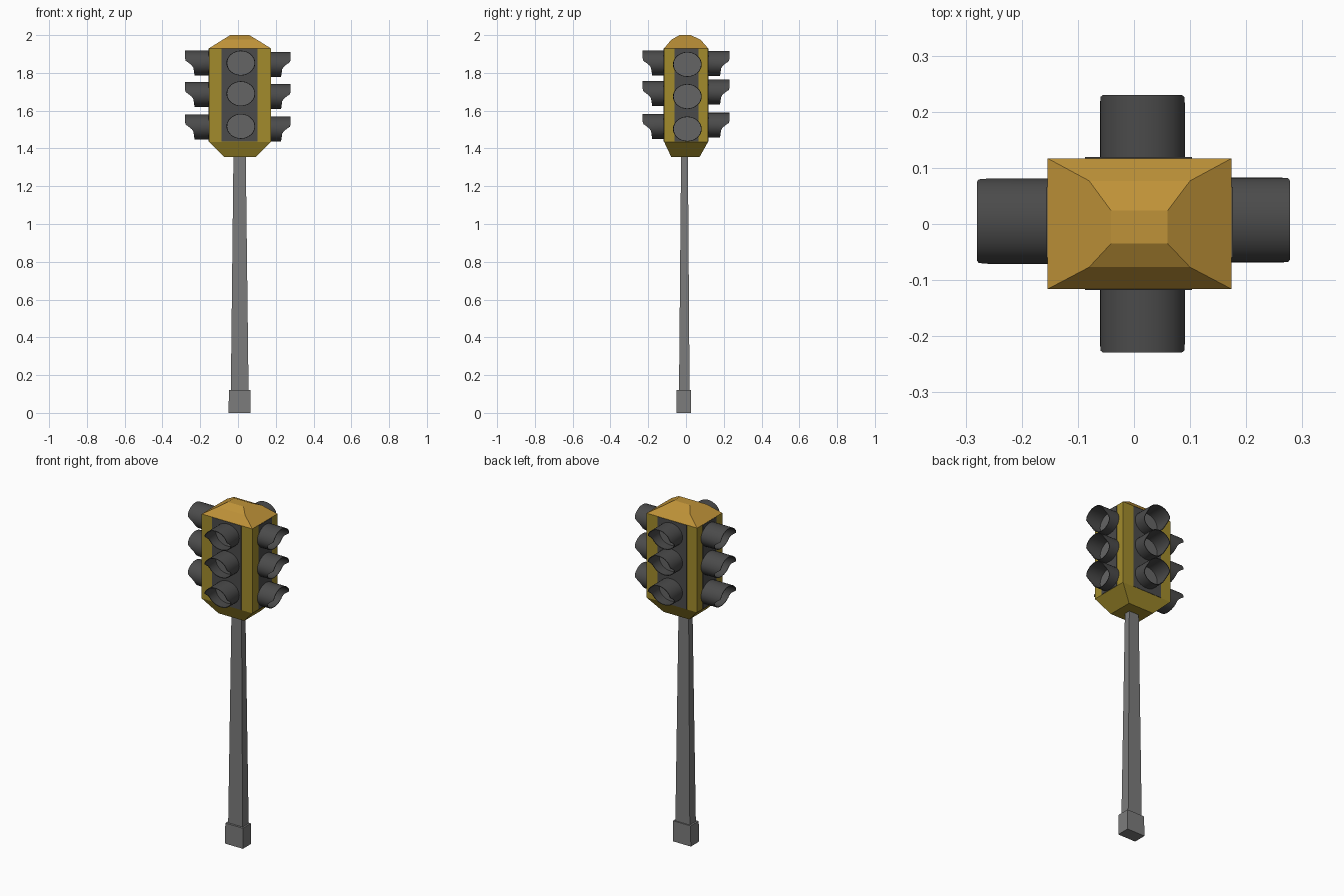
import bpy, bmesh, math
from mathutils import Matrix, Vector

if "Cube" in bpy.data.objects:
    bpy.data.objects.remove(bpy.data.objects["Cube"])


def material(name, rgb):
    m = bpy.data.materials.new(name)
    m.diffuse_color = (*rgb, 1)
    m.use_nodes = True
    m.node_tree.nodes["Principled BSDF"].inputs["Base Color"].default_value = m.diffuse_color
    return m


YELLOW = material("yellow_paint", (0.36, 0.26, 0.025))
ORANGE = material("roof_paint", (0.52, 0.29, 0.04))
DARK = material("dark_grey", (0.07, 0.07, 0.07))
LENS = material("lens_grey", (0.13, 0.13, 0.13))
STEEL = material("pole_grey", (0.2, 0.2, 0.2))


def finish(name, bm, mat, matrix=None):
    bmesh.ops.recalc_face_normals(bm, faces=bm.faces)
    me = bpy.data.meshes.new(name)
    bm.to_mesh(me)
    bm.free()
    if matrix is not None:
        me.transform(matrix)
    me.materials.append(mat)
    ob = bpy.data.objects.new(name, me)
    bpy.context.collection.objects.link(ob)
    return ob


def loft(name, rings, mat):
    """Stack of rectangles (x0, x1, y0, y1, z) joined into a closed solid."""
    bm = bmesh.new()
    loops = [[bm.verts.new(p) for p in ((x0, y0, z), (x1, y0, z), (x1, y1, z), (x0, y1, z))]
             for x0, x1, y0, y1, z in rings]
    for a, b in zip(loops, loops[1:]):
        for i in range(4):
            j = (i + 1) % 4
            bm.faces.new((a[i], a[j], b[j], b[i]))
    bm.faces.new(loops[0])
    bm.faces.new(loops[-1])
    return finish(name, bm, mat)


# Pole and foot
loft("foot", [(-0.05, 0.067, -0.05, 0.027, 0), (-0.048, 0.066, -0.049, 0.026, 0.12)], STEEL)
loft("pole", [(-0.038, 0.056, -0.037, 0.019, 0.11), (-0.024, 0.041, -0.026, 0.01, 1.37)], STEEL)

# Housing with tapered underside, and faceted roof
X0, X1, Y0, Y1 = -0.154, 0.174, -0.116, 0.117
loft("housing", [(-0.072, 0.095, -0.078, 0.072, 1.355), (X0, X1, Y0, Y1, 1.435),
                 (X0, X1, Y0, Y1, 1.93)], YELLOW)
loft("roof", [(X0, X1, Y0, Y1, 1.93), (-0.08, 0.1, -0.077, 0.077, 1.976),
              (-0.041, 0.06, -0.035, 0.024, 2.0)], ORANGE)

# Dark panels on the four faces
P = 0.002
loft("panel_front_back", [(-0.087, 0.103, Y0 - P, Y1 + P, 1.436),
                          (-0.087, 0.103, Y0 - P, Y1 + P, 1.929)], DARK)
loft("panel_sides", [(X0 - P, X1 + P, -0.06, 0.066, 1.436),
                     (X0 - P, X1 + P, -0.06, 0.066, 1.929)], DARK)

RX, RZ, SEG = 0.076, 0.066, 32


def visor_depth(h, tip):
    """Cutaway side profile: short tube below, long hood above."""
    profile = [(-1.0, tip - 0.05), (-0.3, tip - 0.043), (-0.1, tip - 0.03),
               (0.17, tip - 0.004), (0.3, tip), (1.01, tip)]
    for (h0, d0), (h1, d1) in zip(profile, profile[1:]):
        if h <= h1:
            return d0 + (d1 - d0) * (h - h0) / (h1 - h0)
    return tip


def visor(name, matrix, tip):
    # Local frame: hood points along -y
    bm = bmesh.new()
    wall = 0.95
    rows = []
    for k, at_tip in ((1, False), (1, True), (wall, True), (wall, False)):
        row = []
        for i in range(SEG):
            a = math.tau * i / SEG
            h = max(-1.0, math.sin(a))
            d = visor_depth(h, tip) if at_tip else -0.002
            row.append(bm.verts.new((RX * k * math.cos(a), -d, RZ * k * h)))
        rows.append(row)
    for a, b in zip(rows, rows[1:] + rows[:1]):
        for i in range(SEG):
            j = (i + 1) % SEG
            bm.faces.new((a[i], a[j], b[j], b[i]))
    ob = finish(name, bm, DARK, matrix)
    ob.data.shade_smooth()
    ob.data.set_sharp_from_angle(angle=math.radians(35))

    # Lens disc at the back of the tube
    bm = bmesh.new()
    bm.faces.new([bm.verts.new((RX * 0.96 * math.cos(math.tau * i / SEG), -0.006,
                                RZ * 0.96 * math.sin(math.tau * i / SEG))) for i in range(SEG)])
    lens = finish(name.replace("visor", "lens"), bm, LENS, matrix)
    facing = matrix.to_3x3() @ Vector((0, -1, 0))
    if lens.data.polygons[0].normal.dot(facing) < 0:
        lens.data.flip_normals()


# Three hooded lamps per face: name, x, y, turn, hood length, lamp heights
FACES = [("front", 0.015, Y0, 0, 0.113, (1.852, 1.69, 1.517)),
         ("right", X1, 0.007, 90, 0.104, (1.845, 1.675, 1.503)),
         ("back", 0.015, Y1, 180, 0.113, (1.85, 1.698, 1.523)),
         ("left", X0, 0.005, 270, 0.126, (1.852, 1.686, 1.514))]
for side, x, y, turn, tip, heights in FACES:
    for lamp, z in zip(("top", "middle", "bottom"), heights):
        m = Matrix.Translation((x, y, z)) @ Matrix.Rotation(math.radians(turn), 4, 'Z')
        visor(f"{side}_{lamp}_visor", m, tip)
